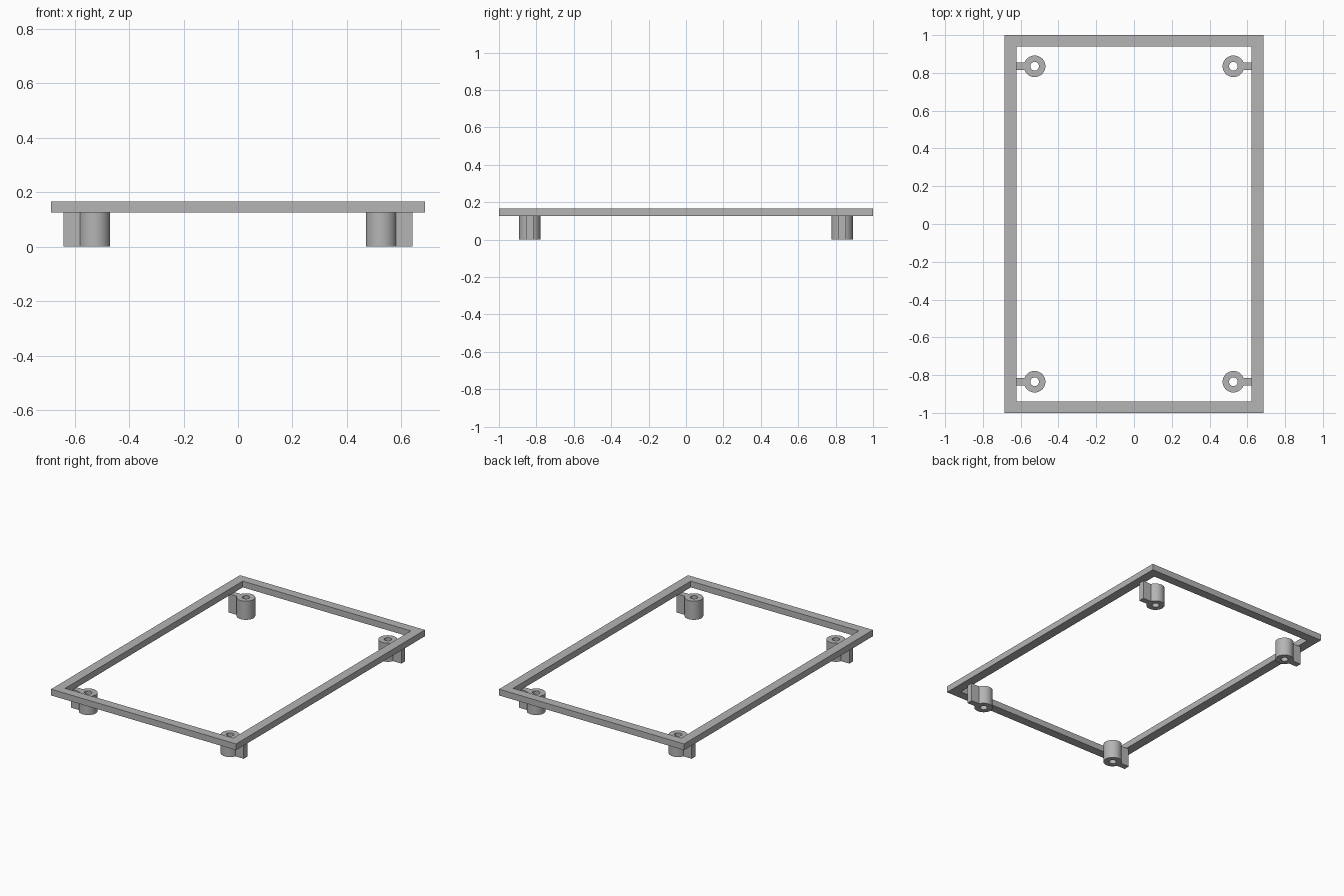
import bpy
import bmesh
from math import asin, cos, sin, pi, radians

cube = bpy.data.objects.get("Cube")
if cube:
    bpy.data.objects.remove(cube, do_unlink=True)

GREY = (0.46, 0.46, 0.46, 1)
grey = bpy.data.materials.new("plain_grey")
grey.use_nodes = True
grey.diffuse_color = GREY
grey.node_tree.nodes["Principled BSDF"].inputs["Base Color"].default_value = GREY

FRAME_BOTTOM, FRAME_TOP = 0.125, 0.167


def rectangle(half_x, half_y):
    return [(-half_x, -half_y), (half_x, -half_y), (half_x, half_y), (-half_x, half_y)]


def arc(radius, start, end, count):
    angles = [start + (end - start) * i / count for i in range(count + 1)]
    return [(radius * cos(a), radius * sin(a)) for a in angles]


def extrude_profile(name, loops, z0, z1):
    """Extrude a filled outline with holes from z0 to z1 into a mesh object."""
    curve = bpy.data.curves.new(name + "_profile", "CURVE")
    curve.dimensions = "2D"
    curve.fill_mode = "BOTH"
    curve.extrude = (z1 - z0) / 2
    for loop in loops:
        spline = curve.splines.new("POLY")
        spline.points.add(len(loop) - 1)
        for point, (x, y) in zip(spline.points, loop):
            point.co = (x, y, 0, 1)
        spline.use_cyclic_u = True
    source = bpy.data.objects.new(name + "_profile", curve)
    mesh = source.to_mesh().copy()
    mesh.name = name
    bpy.data.objects.remove(source)
    bpy.data.curves.remove(curve)

    bm = bmesh.new()
    bm.from_mesh(mesh)
    bmesh.ops.remove_doubles(bm, verts=bm.verts, dist=1e-5)
    bmesh.ops.translate(bm, verts=bm.verts, vec=(0, 0, (z0 + z1) / 2))
    bmesh.ops.recalc_face_normals(bm, faces=bm.faces)
    bm.to_mesh(mesh)
    bm.free()

    mesh.materials.clear()
    mesh.materials.append(grey)
    obj = bpy.data.objects.new(name, mesh)
    bpy.context.collection.objects.link(obj)
    bpy.ops.object.select_all(action="DESELECT")
    obj.select_set(True)
    bpy.context.view_layer.objects.active = obj
    bpy.ops.object.shade_smooth_by_angle(angle=radians(30))
    return obj


# Rectangular rim
extrude_profile("rim_frame", [rectangle(0.686, 1.0), rectangle(0.623, 0.94)],
                FRAME_BOTTOM, FRAME_TOP)

# Screw posts: a ring with a tab reaching under the rim
RADIUS, HOLE, TAB_HALF, TAB_REACH = 0.057, 0.023, 0.02, 0.115
tab_angle = asin(TAB_HALF / RADIUS)
outline = arc(RADIUS, tab_angle, 2 * pi - tab_angle, 48)
outline += [(TAB_REACH, -TAB_HALF), (TAB_REACH, TAB_HALF)]
hole = arc(HOLE, 0, 2 * pi, 32)[:-1]

for side, x in (("left", 1), ("right", -1)):
    for end, y in (("front", -1), ("back", 1)):
        post = extrude_profile(f"{end}_{side}_post", [outline, hole], 0, FRAME_BOTTOM)
        post.location = (x * 0.526, y * 0.835, 0)
        post.rotation_euler.z = 0 if x > 0 else pi
